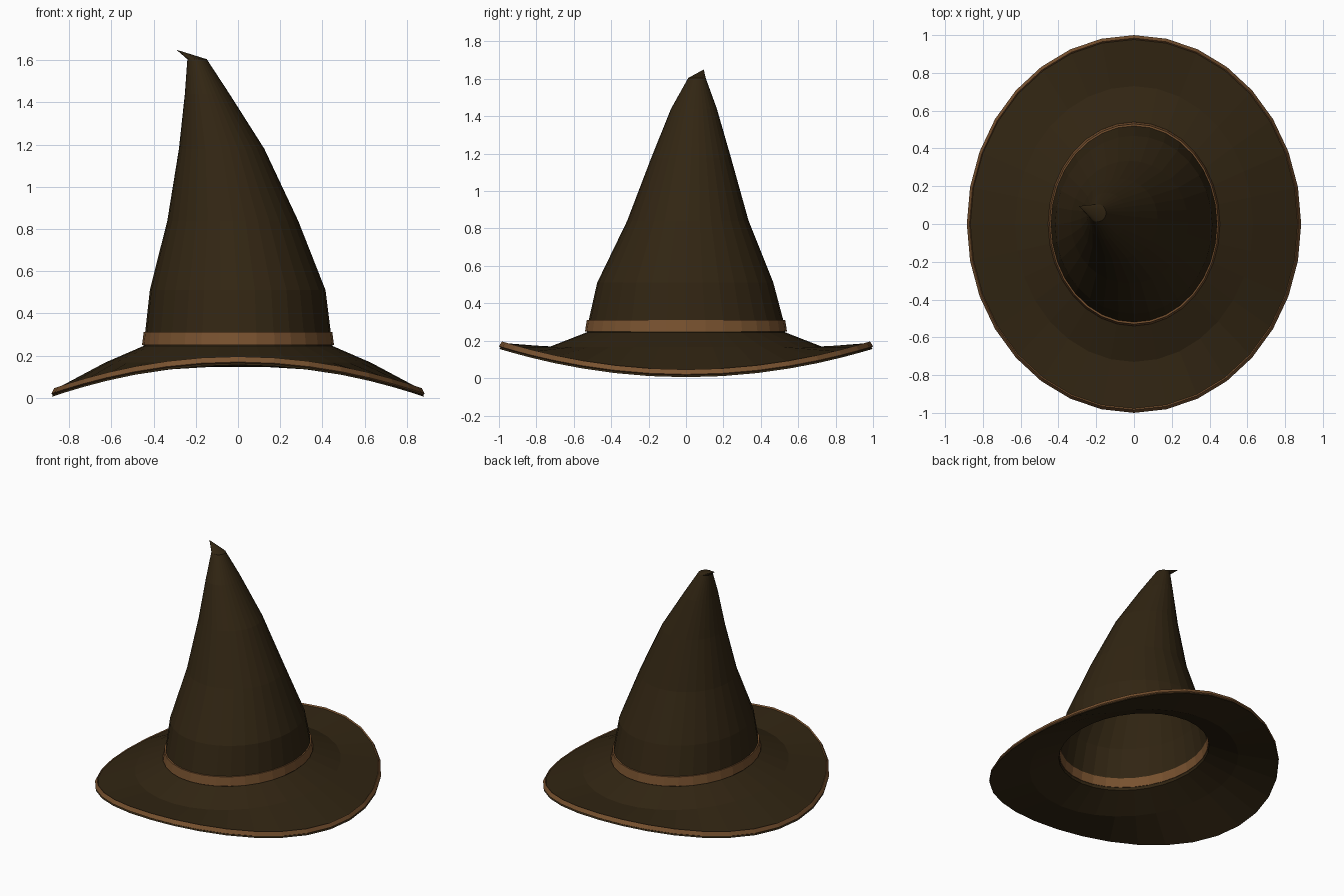
import bpy, bmesh, math

if "Cube" in bpy.data.objects:
    bpy.data.objects.remove(bpy.data.objects["Cube"])

N = 32


def material(name, rgb):
    m = bpy.data.materials.new(name)
    m.diffuse_color = (*rgb, 1)
    m.use_nodes = True
    m.node_tree.nodes["Principled BSDF"].inputs["Base Color"].default_value = m.diffuse_color
    return m


DARK = material("dark brown cloth", (0.031, 0.0185, 0.0062))
TAN = material("light brown trim", (0.19, 0.085, 0.029))


def ring(cx, cy, rx, ry, z, sag=0.0):
    """Oval ring; sag drops it towards the left and right sides."""
    pts = []
    for i in range(N):
        a = 2 * math.pi * i / N
        c, s = math.cos(a), math.sin(a)
        pts.append((cx + rx * c, cy + ry * s, z - sag * c * c))
    return pts


def loft(name, rings, mat, apex=None, closed=False):
    """Skin a stack of rings, ending in a point or joining back to the first."""
    bm = bmesh.new()
    loops = [[bm.verts.new(p) for p in r] for r in rings]
    pairs = list(zip(loops, loops[1:]))
    if closed:
        pairs.append((loops[-1], loops[0]))
    for lo, hi in pairs:
        for i in range(N):
            j = (i + 1) % N
            bm.faces.new((lo[i], lo[j], hi[j], hi[i]))
    if apex:
        tip = bm.verts.new(apex)
        for i in range(N):
            bm.faces.new((loops[-1][i], loops[-1][(i + 1) % N], tip))
    if closed:
        bmesh.ops.recalc_face_normals(bm, faces=bm.faces[:])
    me = bpy.data.meshes.new(name)
    bm.to_mesh(me)
    bm.free()
    me.materials.append(mat)
    ob = bpy.data.objects.new(name, me)
    bpy.context.collection.objects.link(ob)
    return ob


# Hollow leaning crown: x min, x max, y min, y max, z at each level
levels = [
    (-0.45, 0.45, -0.53, 0.53, 0.24),
    (-0.44, 0.44, -0.52, 0.52, 0.31),
    (-0.418, 0.415, -0.475, 0.467, 0.51),
    (-0.335, 0.285, -0.315, 0.335, 0.84),
    (-0.28, 0.125, -0.185, 0.24, 1.18),
    (-0.252, -0.04, -0.08, 0.165, 1.44),
    (-0.24, -0.148, 0.012, 0.105, 1.605),
]
crown_rings = [ring((a + b) / 2, (c + d) / 2, (b - a) / 2, (d - c) / 2, z)
               for a, b, c, d, z in levels]
loft("crown", crown_rings, DARK, apex=(-0.292, 0.095, 1.65))

# Hat band around the foot of the crown
loft("hat_band", [ring(0, 0, 0.445, 0.525, 0.25), ring(0, 0, 0.455, 0.54, 0.25),
                  ring(0, 0, 0.447, 0.53, 0.312), ring(0, 0, 0.437, 0.517, 0.312)],
     TAN, closed=True)

# Drooping brim, top and underside
loft("brim", [ring(0, 0, 0.45, 0.53, 0.245), ring(0, 0, 0.63, 0.73, 0.167),
              ring(0, 0, 0.868, 0.98, 0.188, 0.148), ring(0, 0, 0.882, 0.997, 0.156, 0.151),
              ring(0, 0, 0.63, 0.73, 0.147), ring(0, 0, 0.45, 0.53, 0.229)],
     DARK, closed=True)

# Light trim along the brim edge
loft("brim_trim", [ring(0, 0, 0.865, 0.976, 0.187, 0.148), ring(0, 0, 0.871, 0.984, 0.196, 0.15),
                   ring(0, 0, 0.885, 1.0, 0.17, 0.15), ring(0, 0, 0.878, 0.992, 0.165, 0.15)],
     TAN, closed=True)
